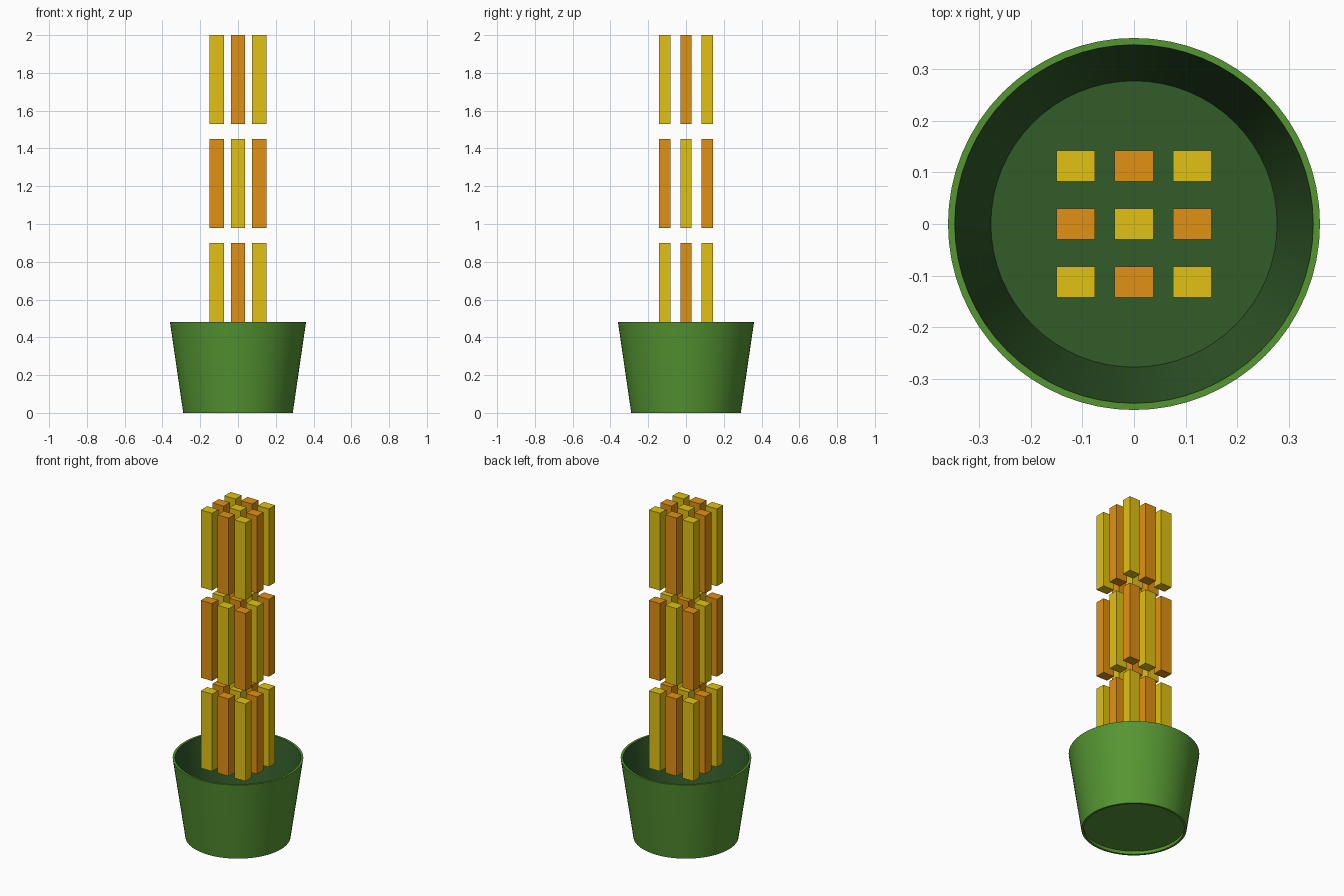
import bpy
import bmesh
import math

cube = bpy.data.objects.get("Cube")
if cube:
    bpy.data.objects.remove(cube, do_unlink=True)


def make_material(name, color):
    mat = bpy.data.materials.new(name)
    mat.use_nodes = True
    mat.diffuse_color = (*color, 1)
    mat.node_tree.nodes["Principled BSDF"].inputs["Base Color"].default_value = (*color, 1)
    return mat


green = make_material("pot green", (0.091, 0.305, 0.032))
dark_green = make_material("inner dark green", (0.032, 0.107, 0.023))
yellow = make_material("yellow", (0.753, 0.533, 0.006))
orange = make_material("orange", (0.753, 0.283, 0.006))


def add_object(name, bm, materials):
    bmesh.ops.recalc_face_normals(bm, faces=bm.faces)
    mesh = bpy.data.meshes.new(name)
    bm.to_mesh(mesh)
    bm.free()
    for mat in materials:
        mesh.materials.append(mat)
    obj = bpy.data.objects.new(name, mesh)
    bpy.context.collection.objects.link(obj)
    return obj


def lathe(name, profile, bands, materials, sides=64):
    """Turn a (radius, height) profile; bands give the material of each step.
    The first and last rings are capped."""
    bm = bmesh.new()
    rings = []
    for r, z in profile:
        angles = [2 * math.pi * i / sides for i in range(sides)]
        rings.append([bm.verts.new((r * math.cos(a), r * math.sin(a), z)) for a in angles])
    for low, high, band in zip(rings, rings[1:], bands):
        for i in range(sides):
            j = (i + 1) % sides
            bm.faces.new((low[i], low[j], high[j], high[i])).material_index = band
    bm.faces.new(rings[0]).material_index = bands[0]
    bm.faces.new(rings[-1]).material_index = bands[-1]
    obj = add_object(name, bm, materials)
    bpy.ops.object.select_all(action="DESELECT")
    obj.select_set(True)
    bpy.context.view_layer.objects.active = obj
    bpy.ops.object.shade_smooth_by_angle(angle=math.radians(30))
    return obj


# Pot: recessed underside, foot ring, outer wall, rim, dark inner wall and floor
pot_profile = [(0.278, 0.02), (0.277, 0), (0.29, 0), (0.36, 0.48), (0.347, 0.48), (0.277, 0.03)]
lathe("pot", pot_profile, [0, 0, 0, 0, 1], [green, dark_green])

# Three tiers of upright bars in a checkerboard of two colours
BAR = (0.075, 0.06, 0.47)
SPACING = 0.1125
for tier, base in enumerate((0.43, 0.98, 1.53)):
    for row in (-1, 0, 1):
        for col in (-1, 0, 1):
            bm = bmesh.new()
            bmesh.ops.create_cube(bm, size=1)
            bmesh.ops.scale(bm, vec=BAR, verts=bm.verts)
            bmesh.ops.translate(bm, vec=(col * SPACING, row * SPACING, base + BAR[2] / 2),
                                verts=bm.verts)
            mat = yellow if (tier + row + col) % 2 == 0 else orange
            add_object(f"bar_tier{tier + 1}", bm, [mat])
